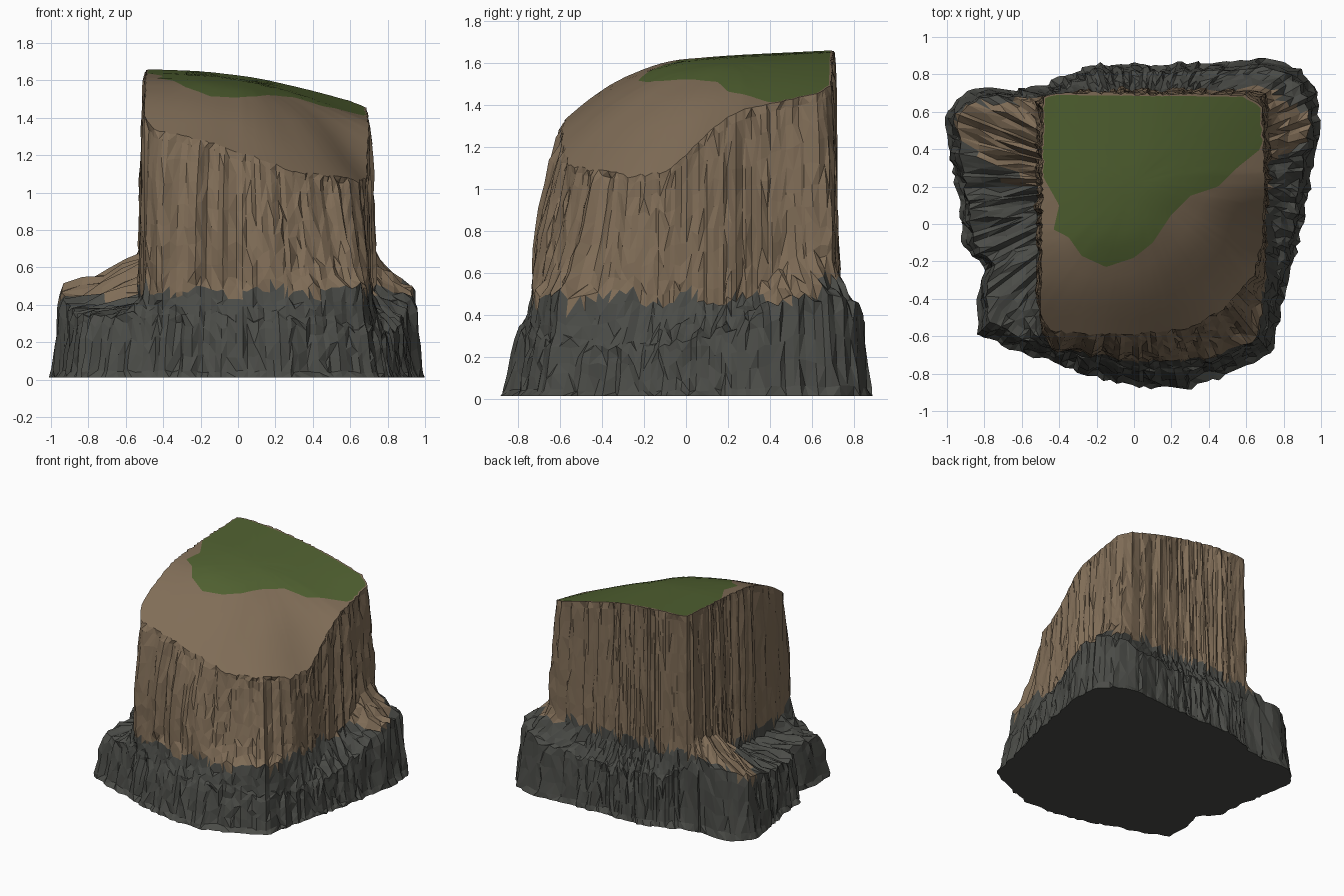
import bpy, bmesh, math, random
from mathutils import Vector

if "Cube" in bpy.data.objects:
    bpy.data.objects.remove(bpy.data.objects["Cube"])

random.seed(7)
N = 190                      # columns round the rock
C = Vector((0.0, 0.22, 0.0))  # axis of all rings
U = random.uniform


def material(name, rgb):
    m = bpy.data.materials.new(name)
    m.diffuse_color = (*rgb, 1)
    m.use_nodes = True
    m.node_tree.nodes["Principled BSDF"].inputs["Base Color"].default_value = m.diffuse_color
    return m


MATS = [material("dark_stone", (0.070, 0.072, 0.064)),
        material("brown_rock", (0.215, 0.152, 0.095)),
        material("grass_green", (0.080, 0.118, 0.030))]

# Ledge edge of the base, foot of the tower, tower rim and grass outline
EDGE = [(-.95, .55, .49), (-.9, .64, .5), (-.78, .69, .52), (-.6, .68, .57), (-.47, .7, .45),
        (-.33, .76, .38), (-.2, .81, .38), (.1, .81, .38), (.4, .82, .38), (.72, .84, .42),
        (.84, .78, .47), (.92, .68, .48), (.94, .5, .48), (.9, .33, .38), (.89, .2, .33),
        (.85, 0, .28), (.79, -.25, .25), (.74, -.42, .25), (.7, -.6, .27), (.52, -.71, .3),
        (.27, -.79, .32), (0, -.78, .33), (-.25, -.72, .33), (-.45, -.65, .34), (-.63, -.6, .35),
        (-.78, -.53, .35), (-.8, -.4, .35), (-.75, -.22, .34), (-.87, -.1, .34), (-.88, .1, .36),
        (-.92, .3, .42)]
FOOT = [(-.53, .64, .7), (-.48, .68, .62), (-.3, .71, .55), (0, .72, .52), (.6, .72, .58),
        (.7, .69, .68), (.73, .55, .69), (.72, .3, .5), (.715, .1, .45), (.71, -.3, .45),
        (.66, -.62, .5), (.4, -.72, .5), (0, -.73, .48), (-.4, -.67, .48), (-.5, -.6, .46),
        (-.52, -.3, .4), (-.52, .15, .42), (-.52, .35, .6)]
RIM = [(-.49, .69, 0), (-.3, .705, 0), (.3, .695, 0), (.6, .69, 0), (.69, .62, 0), (.7, .1, 0),
       (.69, -.08, 0), (.64, -.28, 0), (.49, -.45, 0), (.3, -.56, 0), (0, -.59, 0),
       (-.3, -.59, 0), (-.45, -.57, 0), (-.5, -.5, 0)]
GRASS = [(-.49, .69, 0), (.69, .68, 0), (.7, .42, 0), (.55, .3, 0), (.45, .2, 0), (.3, .15, 0),
         (.2, .05, 0), (.1, -.1, 0), (0, -.18, 0), (-.15, -.23, 0), (-.28, -.17, 0),
         (-.35, -.07, 0), (-.43, -.03, 0), (-.4, .1, 0), (-.49, .26, 0)]

# Coarse height map of the sloping summit
GX = [-.5, -.2, .1, .4, .7]
GY = [-.6, -.35, -.1, .2, .7]
GZ = [[1.32, 1.51, 1.61, 1.635, 1.66], [1.28, 1.47, 1.59, 1.63, 1.65],
      [1.17, 1.39, 1.53, 1.59, 1.615], [1.03, 1.20, 1.38, 1.495, 1.545],
      [.95, .99, 1.05, 1.36, 1.465]]


def span(g, v):
    i = max(k for k in range(len(g) - 1) if k == 0 or g[k] <= v)
    return i, (v - g[i]) / (g[i + 1] - g[i])


def bilinear(x, y):
    i, u = span(GX, x)
    j, v = span(GY, y)
    a = GZ[i][j] * (1 - v) + GZ[i][j + 1] * v
    b = GZ[i + 1][j] * (1 - v) + GZ[i + 1][j + 1] * v
    return a * (1 - u) + b * u


def height(x, y):
    d = 0.07
    return sum(bilinear(x + a, y + b) for a in (-d, 0, d) for b in (-d, 0, d)) / 9


def on_summit(p):
    return Vector((p.x, p.y, height(p.x, p.y)))


ANGLES = [2 * math.pi * (j + U(-.3, .3)) / N for j in range(N)]


def ring(poly):
    """Sample a closed outline along every column angle."""
    out = []
    for a in ANGLES:
        dx, dy = math.cos(a), math.sin(a)
        best = None
        for k, p in enumerate(poly):
            p, q = Vector(p) - C, Vector(poly[(k + 1) % len(poly)]) - C
            sp, sq = dx * p.y - dy * p.x, dx * q.y - dy * q.x
            if (sp > 0) == (sq > 0):
                continue
            h = p.lerp(q, sp / (sp - sq))
            r = h.x * dx + h.y * dy
            if r > 0 and (best is None or r > best[0]):
                best = (r, h.z)
        out.append(C + Vector((dx * best[0], dy * best[0], best[1])))
    return out


def push(p, r, dz=0.0):
    d = Vector((p.x - C.x, p.y - C.y, 0)).normalized()
    return p + d * r + Vector((0, 0, dz))


def blend(a, b, t, tz, streak, rough, dz):
    """Ring between two others with vertical streaks and rough chips."""
    out = []
    for j, (p, q) in enumerate(zip(a, b)):
        v = p.lerp(q, t(p) if callable(t) else t)
        v.z = p.z + (q.z - p.z) * tz
        out.append(push(v, streak[j] + U(-rough, rough), U(-dz, dz)))
    return out


def loft(name, rings, rule, smooth=False, bottom=False, tip=None):
    bm = bmesh.new()
    vr = [[bm.verts.new(p) for p in r] for r in rings]
    for a, b in zip(vr, vr[1:]):
        for j in range(N):
            k = (j + 1) % N
            if smooth:
                bm.faces.new((a[j], a[k], b[k], b[j]))
            elif random.random() < .5:
                bm.faces.new((a[j], a[k], b[k]))
                bm.faces.new((a[j], b[k], b[j]))
            else:
                bm.faces.new((a[j], a[k], b[j]))
                bm.faces.new((a[k], b[k], b[j]))
    if bottom:
        bm.faces.new(vr[0][::-1])
    if tip is not None:
        t = bm.verts.new(tip)
        for j in range(N):
            bm.faces.new((vr[-1][j], vr[-1][(j + 1) % N], t))
    for f in bm.faces:
        f.material_index = rule(f.calc_center_median())
        f.smooth = smooth
    me = bpy.data.meshes.new(name)
    bm.to_mesh(me)
    bm.free()
    for m in MATS:
        me.materials.append(m)
    ob = bpy.data.objects.new(name, me)
    bpy.context.collection.objects.link(ob)
    return ob


# Stone is dark below a wavy line, higher at the back
def rock_rule(c):
    a = math.atan2(c.y - C.y, c.x - C.x)
    line = .475 + .02 * math.sin(a * 17) + .012 * math.sin(a * 41 + 1)
    if c.y > .64:
        line += .11
    elif c.x < -.5 and c.y > .2:
        line -= .03
    return 1 if c.z > line else 0


def streaks(amp):
    s = [U(-amp, amp * .6) for _ in range(N)]
    return [(s[j] * 2 + s[j - 1]) / 3 + amp * .5 * math.sin(j * .9 + 2 * math.sin(j * .23)) for j in range(N)]


# Key rings
edge = [push(p, U(-.015, .015), U(-.025, .025)) for p in ring(EDGE)]
ground = [push(p, U(-.012, .012)) for p in
          ring([(x * 1.06, y * (1.055 if y > 0 else 1.115), .012) for x, y, _ in EDGE])]
foot = [push(p, U(-.010, .010), U(-.025, .025)) for p in ring(FOOT)]
rim = [on_summit(push(p, U(-.010, .006))) for p in ring(RIM)]

# Rock base: flared wall and sloping ledge
s1 = streaks(.020)
base = [ground]
for t, tz in ((.25, .1), (.45, .35), (.6, .6), (.8, .85)):
    base.append(blend(ground, edge, t, tz, s1, .012, .02 if tz > .2 else .006))
base.append(edge)
flat = [0] * N
for t, tz in ((.25, .12), (.5, .35), (.78, .66)):
    base.append(blend(edge, foot, t, tz, flat, .008, .022))
base.append(foot)
loft("rock_base", base, rock_rule, bottom=True)


# Rock tower: steep at front left, sloping outward below the lip at front right
def lean(s):
    def t(p):
        if p.y > -.35:
            return s ** 1.2
        u = min(1, max(0, (p.x + .05) / .4))
        return s ** (2.6 - 2.0 * u)
    return t


s2 = [s * (1.3 if p.y < -.4 else .8) for s, p in zip(streaks(.018), foot)]
tower = [foot]
for s in (.08, .18, .3, .43, .57, .7, .84, .95):
    tower.append(blend(foot, rim, lean(s), s, s2, .007, .02 if s < .9 else .006))
tower.append(rim)
loft("rock_tower", tower, rock_rule)

# Summit: smooth brown slope, then grass
grass = []
for p, g in zip(rim, ring(GRASS)):
    rp, rg = (p - C).xy.length, (g - C).xy.length
    grass.append(on_summit(C + (g - C) * min(1, .985 * rp / rg)))
slope = [[on_summit(p.lerp(g, t)) for p, g in zip(rim, grass)] for t in (0, .2, .4, .6, .8, 1)]
loft("summit_slope", slope, lambda c: 1, smooth=True)
lawn = [[on_summit(g.lerp(C, t)) for g in grass] for t in (0, .2, .4, .6, .8)]
loft("grass_top", lawn, lambda c: 2, smooth=True, tip=on_summit(C))
